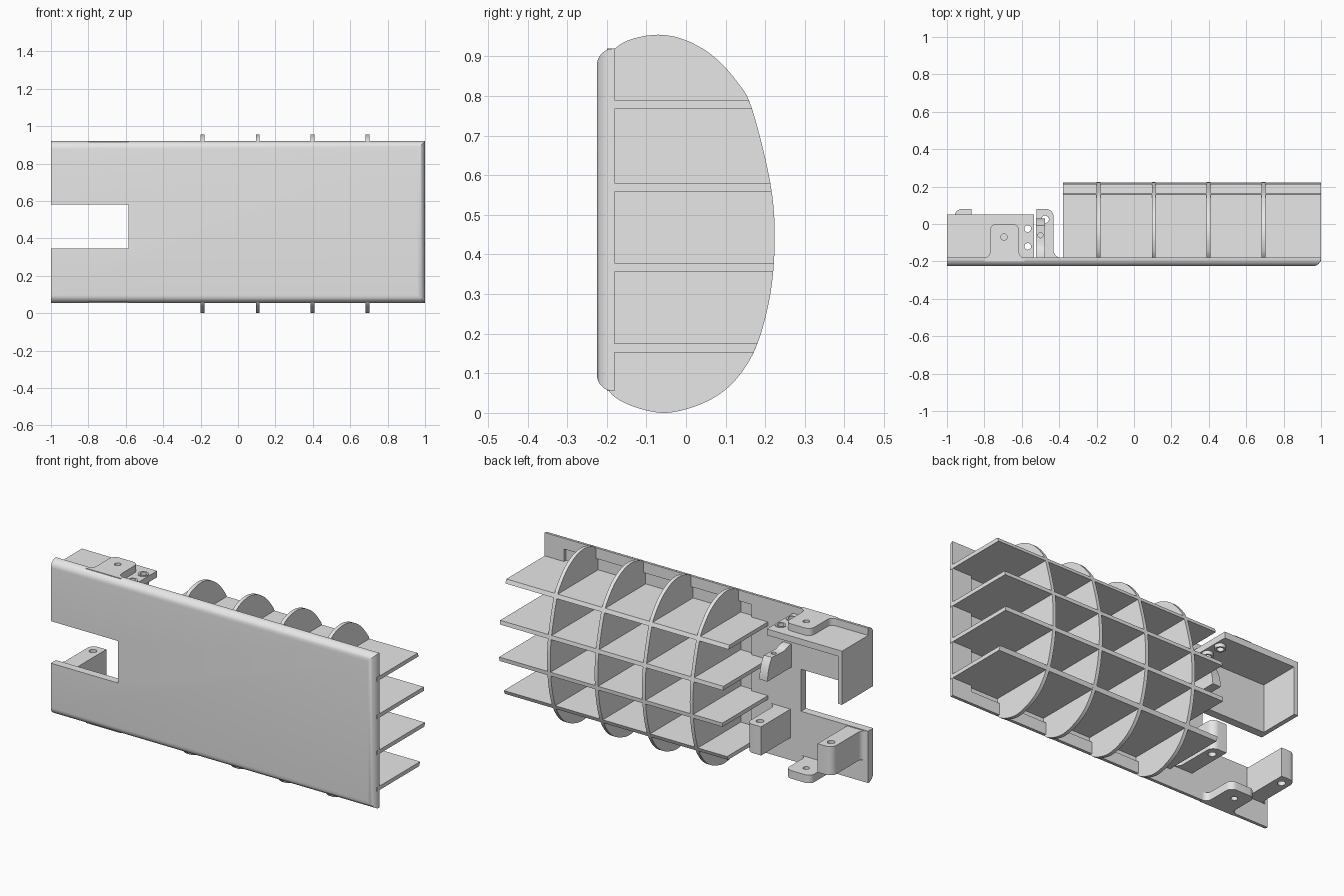
import bpy, bmesh, math
from mathutils import Vector

cube = bpy.data.objects.get("Cube")
if cube:
    bpy.data.objects.remove(cube, do_unlink=True)

grey = bpy.data.materials.new("light_grey")
grey.use_nodes = True
grey.diffuse_color = (0.8, 0.8, 0.8, 1)
grey.node_tree.nodes["Principled BSDF"].inputs["Base Color"].default_value = (0.8, 0.8, 0.8, 1)

BACK = -0.18     # rear face of the panel
ROOT = -0.20     # depth to which parts sink into the panel


def prism(name, pts, axis, lo, hi, front_round=0):
    """Extrude a 2D outline along an axis."""
    place = {"x": lambda a, b, t: (t, a, b),
             "y": lambda a, b, t: (a, t, b),
             "z": lambda a, b, t: (a, b, t)}[axis]
    bm = bmesh.new()
    face = bm.faces.new([bm.verts.new(place(a, b, lo)) for a, b in pts])
    ext = bmesh.ops.extrude_face_region(bm, geom=[face])
    shift = Vector(place(0, 0, hi - lo))
    bmesh.ops.translate(bm, vec=shift, verts=[v for v in ext["geom"] if isinstance(v, bmesh.types.BMVert)])
    bmesh.ops.recalc_face_normals(bm, faces=bm.faces)
    if front_round:
        # round the top, bottom and left edges of the front face
        zs = [v.co.z for v in bm.verts]
        top, bottom = max(zs), min(zs)
        edges = [e for e in bm.edges
                 if all(abs(v.co.y - lo) < 1e-4 for v in e.verts)
                 and (all(v.co.z > top - 1e-4 for v in e.verts)
                      or all(v.co.z < bottom + 1e-4 for v in e.verts)
                      or all(v.co.x > 0.99 for v in e.verts))]
        bmesh.ops.bevel(bm, geom=edges, offset=front_round, segments=8,
                        profile=0.5, affect="EDGES")
    mesh = bpy.data.meshes.new(name)
    bm.to_mesh(mesh)
    bm.free()
    mesh.materials.append(grey)
    obj = bpy.data.objects.new(name, mesh)
    bpy.context.collection.objects.link(obj)
    return obj


def activate(obj):
    bpy.ops.object.select_all(action="DESELECT")
    obj.select_set(True)
    bpy.context.view_layer.objects.active = obj


def cut(obj, cutter):
    mod = obj.modifiers.new("cut", "BOOLEAN")
    mod.operation, mod.solver, mod.object = "DIFFERENCE", "EXACT", cutter
    cutter.hide_render = True
    activate(obj)
    bpy.ops.object.modifier_apply(modifier=mod.name)
    bpy.data.objects.remove(cutter, do_unlink=True)


def rect(a0, b0, a1, b1):
    return [(a0, b0), (a1, b0), (a1, b1), (a0, b1)]


def arc(cx, cy, r, start, end, n=8):
    if r == 0:
        return [(cx, cy)]
    angles = [math.radians(start + (end - start) * i / n) for i in range(n + 1)]
    return [(cx + r * math.cos(a), cy + r * math.sin(a)) for a in angles]


def drill(obj, x, y, r):
    cut(obj, prism("drill", arc(x, y, r, 0, 345, 23), "z", -0.5, 1.5))


def lug_outline(x0, x1, tip, round_l, round_r, flare_l, flare_r):
    """Plan of a lug: filleted into the panel, rounded at its tip."""
    return ([(x0 - flare_l, ROOT)]
            + arc(x0 - flare_l, BACK + flare_l, flare_l, -90, 0)
            + arc(x0 + round_l, tip - round_l, round_l, 180, 90)
            + arc(x1 - round_r, tip - round_r, round_r, 90, 0)
            + arc(x1 + flare_r, BACK + flare_r, flare_r, 180, 270)
            + [(x1 + flare_r, ROOT)])


# front panel with end notch and shallow rear recess
panel = prism("front_panel",
              [(-1, 0.055), (1, 0.055), (1, 0.92), (-1, 0.92),
               (-1, 0.58), (-0.585, 0.58), (-0.585, 0.345), (-1, 0.345)],
              "y", -0.225, BACK, front_round=0.042)
cut(panel, prism("recess", rect(-0.28, 0.12, 0.88, 0.86), "y", -0.198, -0.1))

# curved rib outline, smoothed through a few points (y, z)
KEYS = [(-0.205, 0.07), (-0.18, 0.04), (-0.13, 0.015), (-0.06, 0), (0.01, 0.012),
        (0.08, 0.044), (0.135, 0.095), (0.18, 0.174), (0.213, 0.3), (0.224, 0.44),
        (0.213, 0.58), (0.167, 0.767), (0.13, 0.835), (0.07, 0.9), (0, 0.941),
        (-0.07, 0.955), (-0.14, 0.943), (-0.18, 0.92), (-0.205, 0.89)]


def smooth_path(keys, steps=5):
    p = [Vector(k) for k in [keys[0]] + keys + [keys[-1]]]
    out = []
    for a, b, c, d in zip(p, p[1:], p[2:], p[3:]):
        for i in range(steps):
            t = i / steps
            out.append(tuple(0.5 * (2 * b + (c - a) * t + (2 * a - 5 * b + 4 * c - d) * t * t
                                    + (3 * b - a - 3 * c + d) * t ** 3)))
    return out + [keys[-1]]


outline = smooth_path(KEYS)


def reach(z):
    """Rear limit of the rib outline at a height."""
    hits = [a[0] + (b[0] - a[0]) * (z - a[1]) / (b[1] - a[1])
            for a, b in zip(outline, outline[1:]) if min(a[1], b[1]) <= z < max(a[1], b[1])]
    return max(hits)


# vertical ribs
for i, x in enumerate((-0.19, 0.105, 0.398, 0.692)):
    prism(f"rib_{i + 1}", outline, "x", x - 0.01, x + 0.01)

# horizontal shelves whose rear edges follow the ribs
for i, z in enumerate((0.153, 0.356, 0.558, 0.768)):
    z2 = z + 0.022
    prism(f"shelf_{i + 1}", [(ROOT, z), (reach(z), z), (reach(z2), z2), (ROOT, z2)], "x", -0.38, 1)

# upper bracket: top plate, end wall, screw holes with collars
bracket = prism("bracket_top", rect(-1, ROOT, -0.535, 0.05), "z", 0.845, 0.88)
prism("bracket_end", rect(-1, ROOT, -0.975, 0.05), "z", 0.58, 0.879)
for i, y in enumerate((-0.025, -0.12)):
    drill(bracket, -0.568, y, 0.018)
    collar = prism(f"collar_{i + 1}", arc(-0.568, y, 0.028, 0, 345, 23), "z", 0.825, 0.885)
    drill(collar, -0.568, y, 0.018)

# upper and lower flat lugs
for name, z0, z1 in (("lower_lug", 0.055, 0.1), ("upper_lug", 0.875, 0.92)):
    lug = prism(name, lug_outline(-0.77, -0.615, 0, 0.035, 0.035, 0.03, 0.03), "z", z0, z1)
    drill(lug, -0.695, -0.07, 0.017)

# tall lower screw blocks
inner = prism("inner_block", lug_outline(-0.52, -0.43, 0.08, 0, 0.04, 0, 0.04), "z", 0.18, 0.34)
drill(inner, -0.475, 0.025, 0.02)
outer = prism("outer_block", lug_outline(-0.96, -0.87, 0.08, 0.04, 0, 0.03, 0), "z", 0.18, 0.34)
drill(outer, -0.915, 0.025, 0.02)

# quarter-round gusset beside the notch
gusset = prism("gusset", [(ROOT, 0.575)] + arc(-0.18, 0.575, 0.21, 0, 35) + arc(-0.18, 0.575, 0.13, 62, 90)
               + [(ROOT, 0.705)], "x", -0.525, -0.475)
drill(gusset, -0.5, -0.06, 0.014)

for obj in bpy.context.scene.objects:
    if obj.type == "MESH":
        activate(obj)
        bpy.ops.object.shade_smooth_by_angle(angle=math.radians(35))
